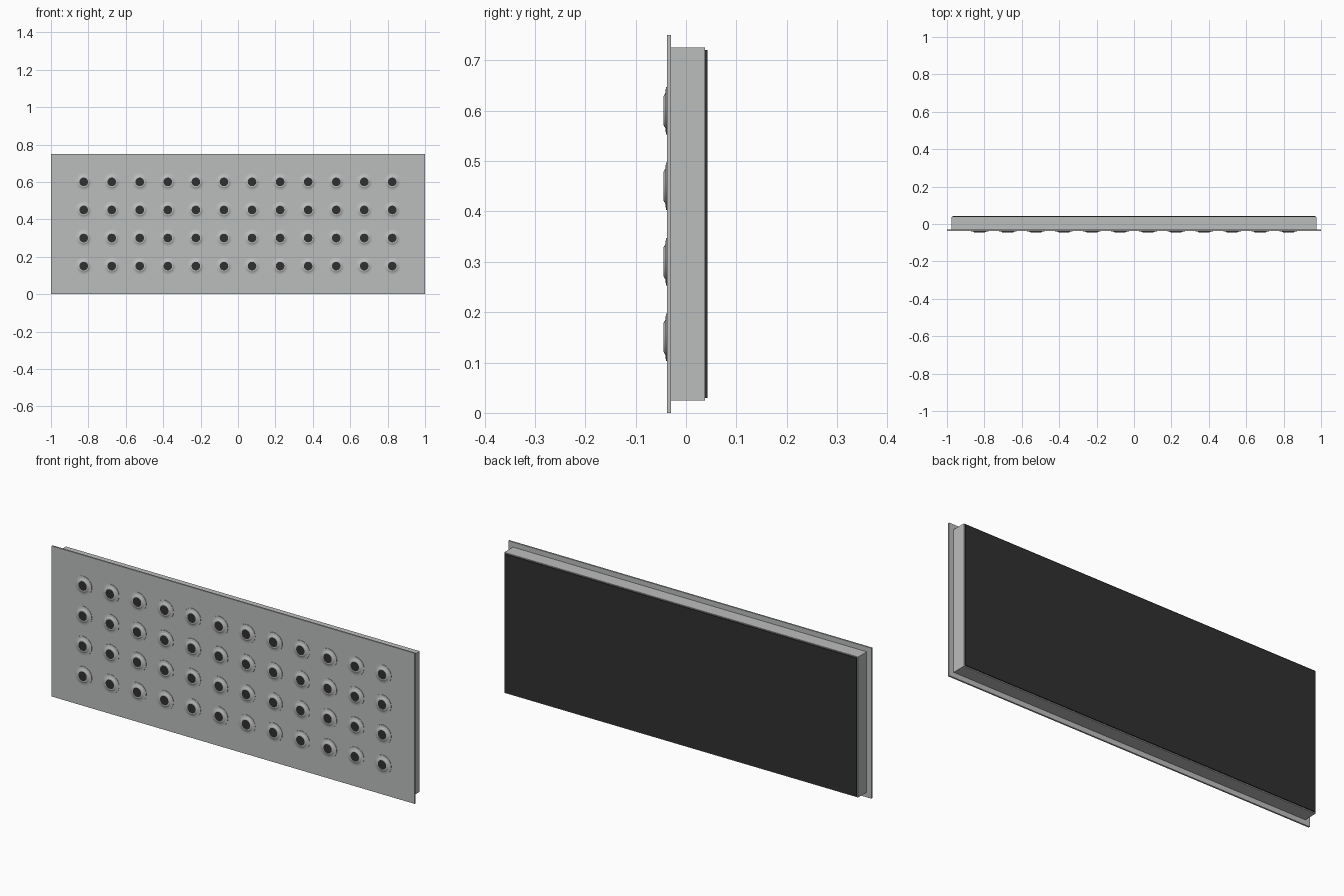
import bpy, bmesh, math
from mathutils import Matrix, Vector

if "Cube" in bpy.data.objects:
    bpy.data.objects.remove(bpy.data.objects["Cube"])


def material(name, rgb):
    m = bpy.data.materials.new(name)
    m.diffuse_color = (*rgb, 1)
    m.use_nodes = True
    m.node_tree.nodes["Principled BSDF"].inputs["Base Color"].default_value = m.diffuse_color
    return m


GREY = material("light grey metal", (0.50, 0.51, 0.505))
DARK = material("charcoal", (0.03, 0.03, 0.03))


def box(name, x, y0, y1, z0, z1, mat):
    bm = bmesh.new()
    bmesh.ops.create_cube(bm, size=1)
    for v in bm.verts:
        v.co = Vector((v.co.x * 2 * x,
                       y0 + (v.co.y + 0.5) * (y1 - y0),
                       z0 + (v.co.z + 0.5) * (z1 - z0)))
    me = bpy.data.meshes.new(name)
    bm.to_mesh(me)
    bm.free()
    me.materials.append(mat)
    ob = bpy.data.objects.new(name, me)
    bpy.context.collection.objects.link(ob)
    return ob


# Wide face plate, shallow housing behind it, thin dark back sheet
box("face_plate", 1.0, -0.038, -0.030, 0.0, 0.75, GREY)
box("housing", 0.975, -0.030, 0.038, 0.025, 0.725, GREY)
box("back_sheet", 0.97, 0.038, 0.043, 0.03, 0.72, DARK)

# Nozzle: low flange rising to a rounded collar, closed by a dark outlet
PROFILE = [(0.047, -0.037), (0.047, -0.040), (0.036, -0.0405),
           (0.033, -0.042), (0.030, -0.0440), (0.027, -0.045), (0.023, -0.045)]
SIDES = 24
bm = bmesh.new()
rings = [[bm.verts.new((r * math.cos(2 * math.pi * i / SIDES), y,
                        r * math.sin(2 * math.pi * i / SIDES)))
          for i in range(SIDES)] for r, y in PROFILE]
for a, b in zip(rings, rings[1:]):
    for i in range(SIDES):
        j = (i + 1) % SIDES
        bm.faces.new((a[i], a[j], b[j], b[i])).smooth = True
outlet = bm.faces.new(rings[-1])
outlet.material_index = 1
bmesh.ops.recalc_face_normals(bm, faces=bm.faces[:])
if outlet.normal.y > 0:
    bmesh.ops.reverse_faces(bm, faces=bm.faces[:])
nozzle = bpy.data.meshes.new("nozzle")
bm.to_mesh(nozzle)
bm.free()
nozzle.materials.append(GREY)
nozzle.materials.append(DARK)
nozzle.set_sharp_from_angle(angle=math.radians(40))

# Grid of twelve columns by four rows
for row in range(4):
    for col in range(12):
        ob = bpy.data.objects.new(f"nozzle_{row + 1}_{col + 1}", nozzle)
        ob.location = (-0.825 + 0.15 * col, 0, 0.15 + 0.15 * row)
        bpy.context.collection.objects.link(ob)
